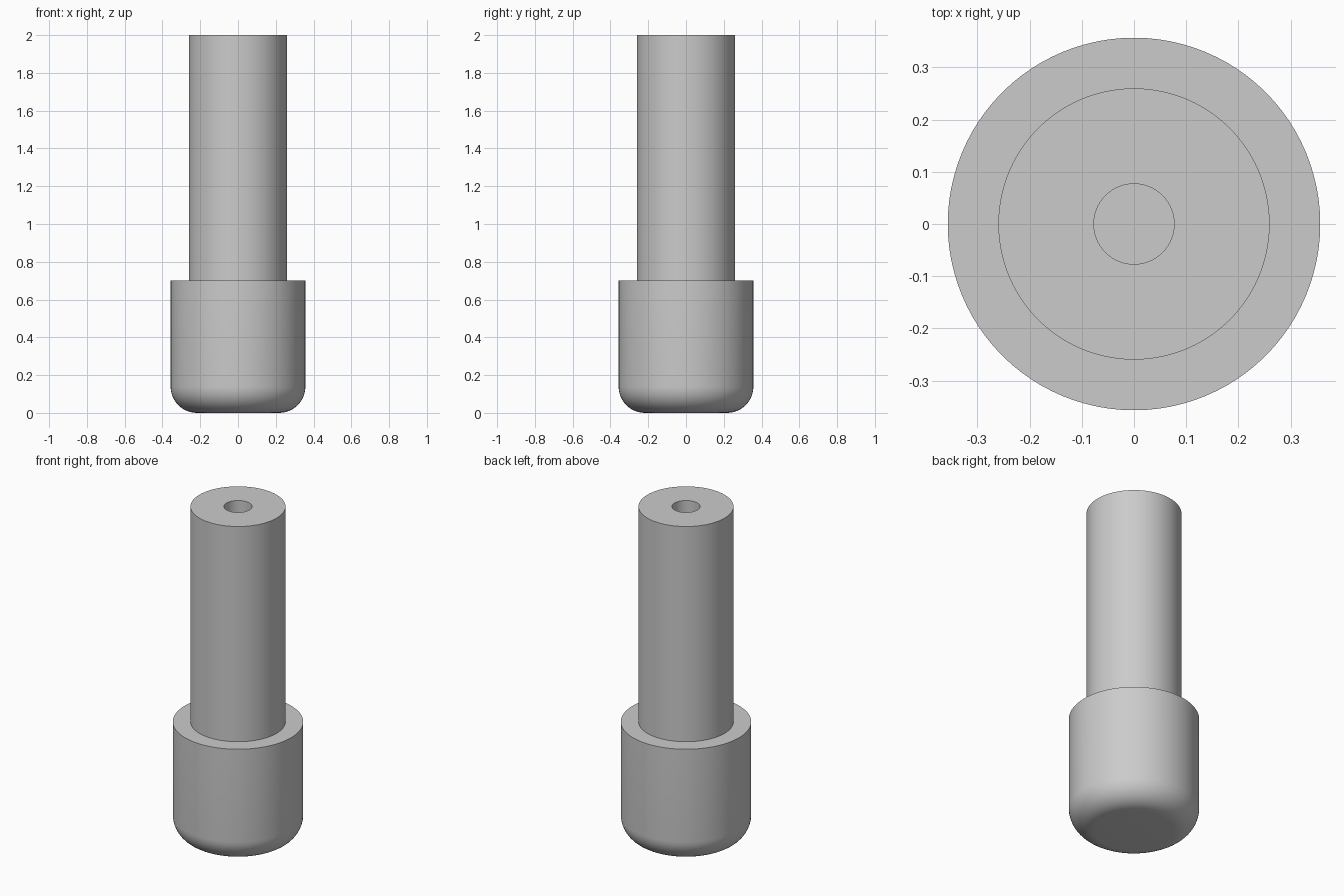
import bpy, bmesh
from math import pi, sin, cos, radians

cube = bpy.data.objects.get("Cube")
if cube:
    bpy.data.objects.remove(cube, do_unlink=True)

SEGMENTS = 96
HEAD_R, SHAFT_R, BORE_R = 0.357, 0.26, 0.077
SHOULDER_Z, TOP_Z, FILLET = 0.7, 2.0, 0.14

# Plain grey finish
grey = bpy.data.materials.new("light grey")
grey.use_nodes = True
colour = (0.6, 0.6, 0.6, 1)
grey.diffuse_color = colour
grey.node_tree.nodes["Principled BSDF"].inputs["Base Color"].default_value = colour


def lathe(name, profile):
    """Revolve (radius, z) points around the z axis."""
    bm = bmesh.new()
    verts = [bm.verts.new((r, 0, z)) for r, z in profile]
    edges = [bm.edges.new(pair) for pair in zip(verts, verts[1:])]
    bmesh.ops.spin(bm, geom=verts + edges, cent=(0, 0, 0), axis=(0, 0, 1),
                   angle=2 * pi, steps=SEGMENTS, use_duplicate=False)
    bmesh.ops.remove_doubles(bm, verts=bm.verts, dist=1e-5)
    bmesh.ops.recalc_face_normals(bm, faces=bm.faces)
    mesh = bpy.data.meshes.new(name)
    bm.to_mesh(mesh)
    bm.free()
    mesh.materials.append(grey)
    obj = bpy.data.objects.new(name, mesh)
    bpy.context.collection.objects.link(obj)
    bpy.ops.object.select_all(action='DESELECT')
    obj.select_set(True)
    bpy.context.view_layer.objects.active = obj
    bpy.ops.object.shade_smooth_by_angle(angle=radians(30))
    return obj


# Rounded lower edge of the head
steps = 12
fillet = [(HEAD_R - FILLET + FILLET * sin(a), FILLET - FILLET * cos(a))
          for a in (pi / 2 * i / steps for i in range(steps + 1))]

# Head, shoulder, shaft and blind bore as one turned solid
lathe("stepped_pin", [(0, 0)] + fillet + [
    (HEAD_R, SHOULDER_Z), (SHAFT_R, SHOULDER_Z),
    (SHAFT_R, TOP_Z), (BORE_R, TOP_Z),
    (BORE_R, SHOULDER_Z), (0, SHOULDER_Z)])
